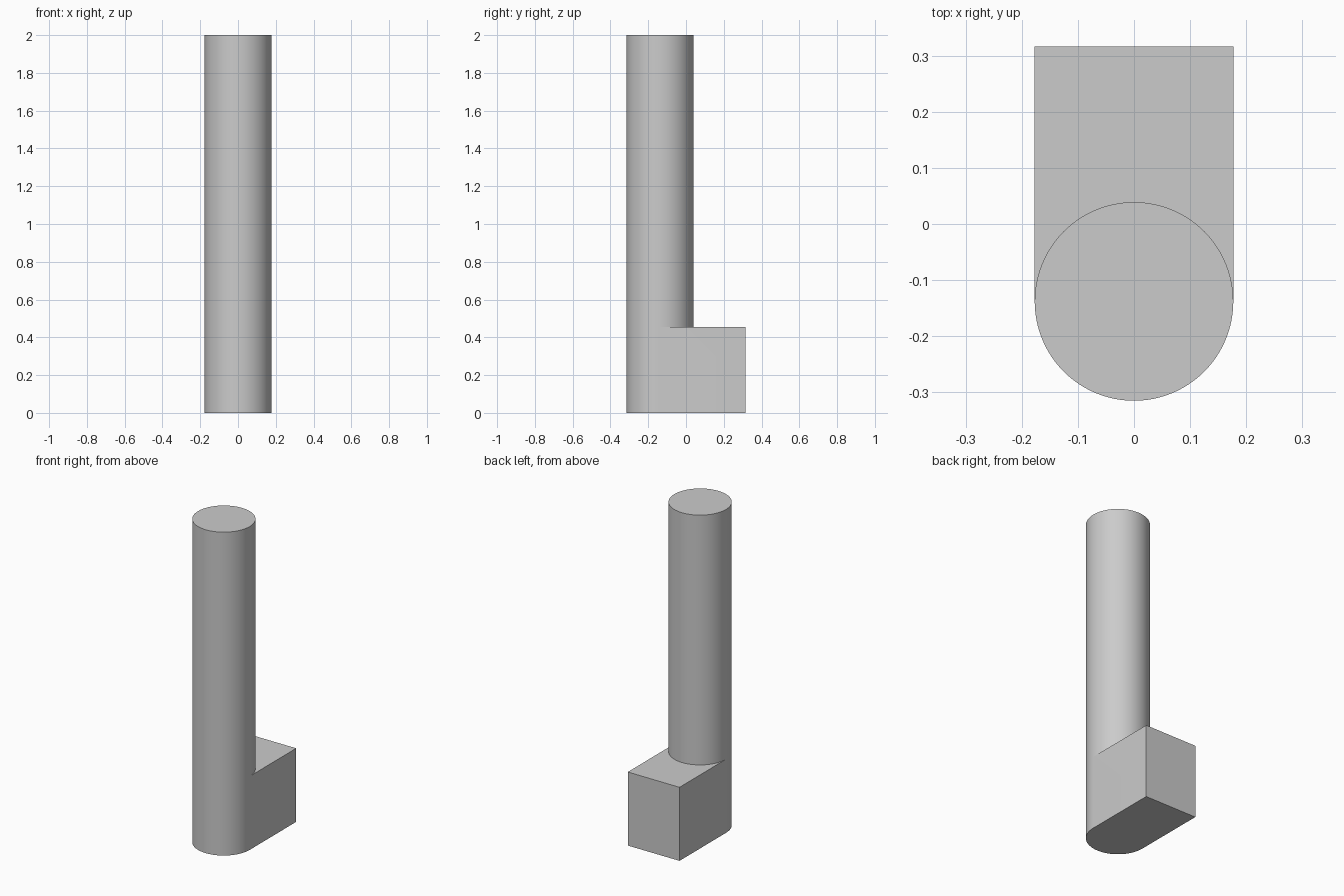
import bpy, bmesh, math

if "Cube" in bpy.data.objects:
    bpy.data.objects.remove(bpy.data.objects["Cube"])

R = 0.177          # post radius, also half the foot width
CY = -0.138        # post centre in y
BACK = 0.316       # rear face of the foot
FOOT, TOP = 0.455, 2.0
HALF = 48          # segments per half circle

bm = bmesh.new()


def arc(z):
    """Full circle, starting at +x; the first half is the rear."""
    return [bm.verts.new((R * math.cos(math.pi * i / HALF),
                          CY + R * math.sin(math.pi * i / HALF), z))
            for i in range(2 * HALF)]


def walls(low, high):
    for i in range(len(low) - 1):
        bm.faces.new((low[i], low[i + 1], high[i + 1], high[i]))


# Post: full round shaft above the foot, closed at the top
mid, top = arc(FOOT), arc(TOP)
walls(mid + mid[:1], top + top[:1])
bm.faces.new(top)

# Foot: rounded front flush with the post, square block at the rear
front_mid = mid[HALF:] + mid[:1]
front_low = [bm.verts.new((v.co.x, v.co.y, 0)) for v in front_mid]
back_low = [bm.verts.new((x, BACK, 0)) for x in (R, -R)]
back_mid = [bm.verts.new((x, BACK, FOOT)) for x in (R, -R)]
walls(front_low + back_low + front_low[:1], front_mid + back_mid + front_mid[:1])
bm.faces.new(list(reversed(front_low + back_low)))
# Ledge around the rear of the post
bm.faces.new(back_mid + list(reversed(mid[:HALF + 1])))

bmesh.ops.recalc_face_normals(bm, faces=bm.faces[:])
mesh = bpy.data.meshes.new("post_with_foot")
bm.to_mesh(mesh)
bm.free()
post = bpy.data.objects.new("post_with_foot", mesh)
bpy.context.collection.objects.link(post)
bpy.context.view_layer.objects.active = post
post.select_set(True)
bpy.ops.object.shade_smooth_by_angle(angle=math.radians(30))
